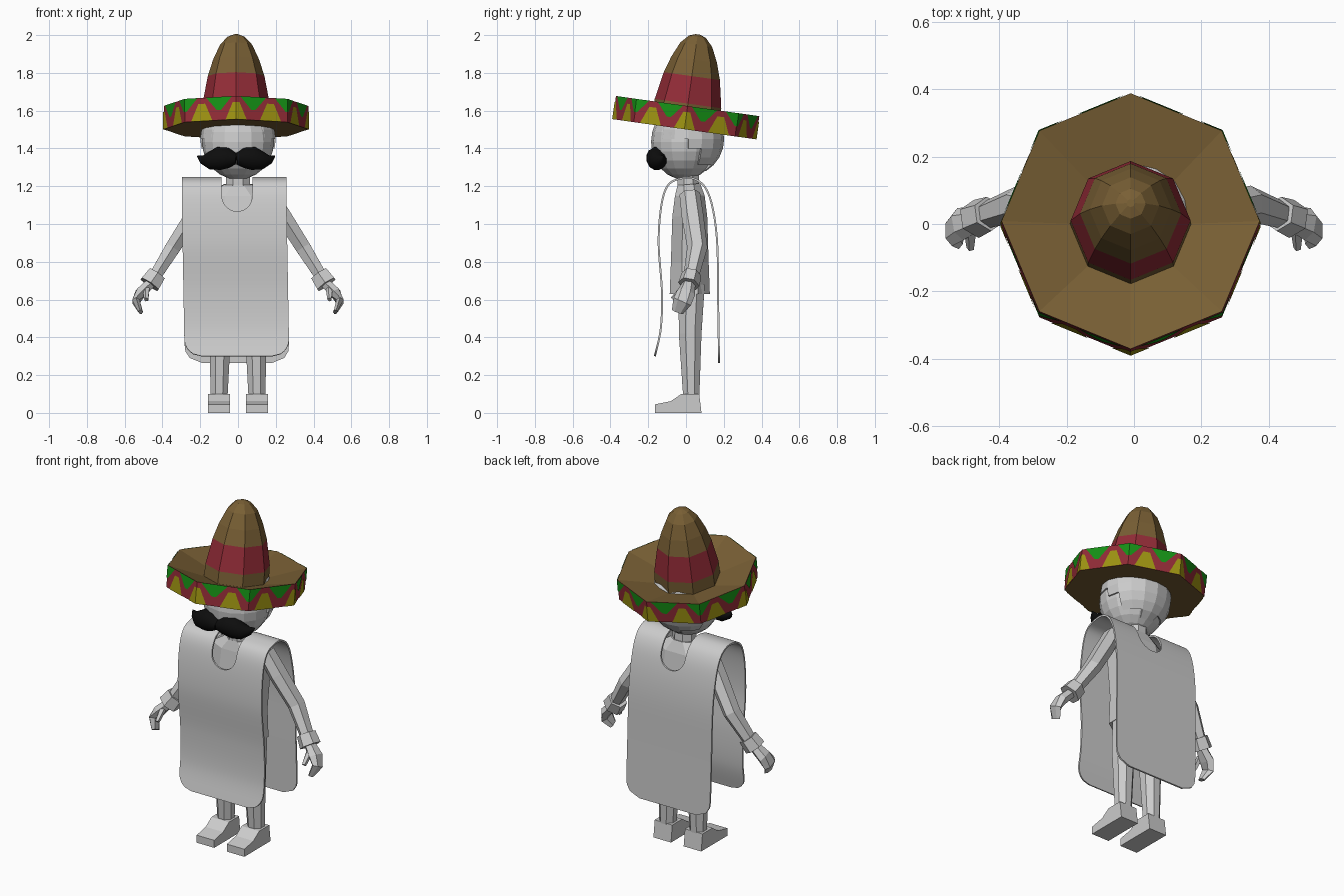
import bpy, bmesh, math
from mathutils import Vector, Matrix

if "Cube" in bpy.data.objects:
    bpy.data.objects.remove(bpy.data.objects["Cube"])

def material(name, rgb):
    m = bpy.data.materials.new(name)
    m.diffuse_color = (*rgb, 1)
    m.use_nodes = True
    m.node_tree.nodes["Principled BSDF"].inputs["Base Color"].default_value = m.diffuse_color
    return m

GREY = material("light grey", (0.6, 0.6, 0.6))
BROWN = material("straw brown", (0.19, 0.115, 0.035))
RED = material("crimson", (0.29, 0.025, 0.038))
GREEN = material("green", (0.008, 0.29, 0.008))
YELLOW = material("yellow", (0.35, 0.3, 0.006))
BLACK = material("black", (0.004, 0.004, 0.004))

def finish(name, bm, mats, smooth=None, fix=True):
    if fix:
        bmesh.ops.recalc_face_normals(bm, faces=bm.faces[:])
    me = bpy.data.meshes.new(name)
    bm.to_mesh(me)
    bm.free()
    for m in mats:
        me.materials.append(m)
    if smooth:
        me.shade_smooth()
        me.set_sharp_from_angle(angle=math.radians(smooth))
    ob = bpy.data.objects.new(name, me)
    bpy.context.collection.objects.link(ob)
    return ob

def skin(bm, rings, closed=False, mat_of=lambda i: 0):
    """Join rings of points with quads; cap the ends unless closed."""
    vs = [[bm.verts.new(p) for p in r] for r in rings]
    n = len(vs[0])
    pairs = list(zip(vs, vs[1:])) + ([(vs[-1], vs[0])] if closed else [])
    for i, (a, b) in enumerate(pairs):
        for k in range(n):
            j = (k + 1) % n
            bm.faces.new((a[k], a[j], b[j], b[k])).material_index = mat_of(i)
    if not closed:
        bm.faces.new(vs[0])
        bm.faces.new(vs[-1])

def tube(name, pts, n=8, mat=GREY, smooth=None, phase=0.5):
    """Loft along points (x, y, z, half width, half depth in y)."""
    ps = [Vector(p[:3]) for p in pts]
    rings = []
    for i, p in enumerate(pts):
        d = (ps[min(i + 1, len(ps) - 1)] - ps[max(i - 1, 0)]).normalized()
        a = d.cross(Vector((0, 1, 0))).normalized()
        b = a.cross(d)
        rings.append([ps[i] + a * p[3] * math.cos(t) + b * p[4] * math.sin(t)
                      for t in ((k + phase) * math.tau / n for k in range(n))])
    bm = bmesh.new()
    skin(bm, rings)
    return finish(name, bm, [mat], smooth)

# ---------- hat (tilted back, eight-sided) ----------
HAT = Matrix.Translation((-0.01, 0, 1.563)) @ Matrix.Rotation(math.radians(-8), 4, 'X')
R, H = 0.383, 0.062

def lathe(name, profile, mats, mat_of, closed=False):
    bm = bmesh.new()
    skin(bm, [[(r * math.cos(k * math.tau / 8), r * math.sin(k * math.tau / 8), z)
               for k in range(8)] for r, z in profile], closed, mat_of)
    ob = finish(name, bm, mats)
    ob.matrix_world = HAT
    return ob

lathe("hat_brim", [(0.165, 0), (R, H), (R, -H), (0.165, -H)], [BROWN, RED],
      lambda i: 1 if i == 1 else 0, closed=True)
lathe("hat_crown", [(0.18, -0.01), (0.178, 0.075), (0.15, 0.222), (0.122, 0.31),
                    (0.085, 0.39), (0.045, 0.433), (0.012, 0.445)], [BROWN, RED],
      lambda i: 1 if i == 1 else 0)

def rim(u, z):
    """Point on the rim wall; three steps of u per side, u = 0 at the front."""
    side = math.floor(u / 3)
    c = [Vector((math.sin(a), -math.cos(a), 0)) * (R + 0.003)
         for a in (side * math.pi / 4, (side + 1) * math.pi / 4)]
    p = c[0].lerp(c[1], u / 3 - side)
    p.z = z
    return p

# zigzag: yellow teeth standing on the lower edge, green ones hanging from the upper
for name, mat, start, z0, z1, w0, w1 in (
        ("rim_yellow_teeth", YELLOW, 0, -H, 0.03, 0.62, 0.2),
        ("rim_green_teeth", GREEN, 1, H, -0.008, 0.75, 0.12)):
    bm = bmesh.new()
    for k in range(start, 24, 2):
        for s in (-1, 1):
            e = s * 1e-5
            f = bm.faces.new([bm.verts.new(rim(k + u, z)) for u, z in
                              ((e, z0), (s * w0, z0), (s * w1, z1), (e, z1))])
            f.normal_update()
            if f.normal.dot(f.calc_center_median()) < 0:
                f.normal_flip()
    finish(name, bm, [mat], fix=False).matrix_world = HAT

# ---------- head, hair, moustache ----------
def ball(name, centre, scale, keep=lambda p: True):
    bm = bmesh.new()
    bmesh.ops.create_uvsphere(bm, u_segments=16, v_segments=12, radius=1)
    bmesh.ops.transform(bm, verts=bm.verts[:],
                        matrix=Matrix.Translation(centre) @ Matrix.Diagonal((*scale, 1)))
    bmesh.ops.delete(bm, geom=[f for f in bm.faces if not keep(f.calc_center_median())],
                     context='FACES')
    return finish(name, bm, [GREY])

ball("head", (0, -0.01, 1.435), (0.19, 0.175, 0.2))
hair = ball("hair", (0, 0.012, 1.45), (0.2, 0.19, 0.195),
            lambda p: p.z > 1.45 - max(0, p.y) * 1.35)
sol = hair.modifiers.new("thickness", 'SOLIDIFY')
sol.thickness = 0.012

for side, s in (("left", 1), ("right", -1)):
    tube(side + "_moustache", [(s * x - 0.01, y, z, a, b) for x, y, z, a, b in (
        (0, -0.165, 1.345, 0.03, 0.04), (0.04, -0.162, 1.35, 0.055, 0.05),
        (0.09, -0.155, 1.347, 0.063, 0.055), (0.14, -0.145, 1.336, 0.048, 0.045),
        (0.18, -0.13, 1.342, 0.023, 0.025), (0.205, -0.12, 1.36, 0.003, 0.003))],
         12, BLACK, 60)

# ---------- body ----------
tube("neck", [(0, 0.015, 1.15, 0.068, 0.062), (0, 0.01, 1.3, 0.068, 0.062)])
tube("torso", [(0, 0.02, 0.63, 0.17, 0.115), (0, 0.02, 0.8, 0.165, 0.108),
               (0, 0.02, 1.04, 0.19, 0.1), (0, 0.02, 1.15, 0.18, 0.085),
               (0, 0.015, 1.21, 0.08, 0.065)])

FOOT = [(-0.165, 0), (-0.165, 0.045), (-0.08, 0.062), (-0.025, 0.1), (0.07, 0.1), (0.082, 0)]
for side, s in (("left", 1), ("right", -1)):
    def limb(part, pts, n=6):
        tube(side + part, [(s * p[0], *p[1:]) for p in pts], n)
    limb("_leg", [(0.085, 0.03, 0.68, 0.075, 0.075), (0.095, 0.022, 0.42, 0.062, 0.065),
                  (0.1, 0.028, 0.08, 0.048, 0.046)], 8)
    limb("_arm", [(0.17, 0.02, 1.16, 0.045, 0.055), (0.24, 0.035, 1.04, 0.05, 0.058),
                  (0.345, 0.06, 0.875, 0.046, 0.054), (0.46, 0.02, 0.69, 0.035, 0.038)])
    limb("_cuff", [(0.43, 0.03, 0.735, 0.055, 0.052), (0.468, 0.015, 0.68, 0.062, 0.058)])
    limb("_hand", [(0.465, 0.015, 0.685, 0.03, 0.035), (0.515, 0.0, 0.635, 0.033, 0.05),
                   (0.54, -0.02, 0.59, 0.022, 0.05), (0.515, -0.045, 0.535, 0.012, 0.032)])
    limb("_thumb", [(0.485, -0.02, 0.655, 0.02, 0.018), (0.485, -0.07, 0.6, 0.012, 0.015)], 5)
    bm = bmesh.new()
    skin(bm, [[(s * x, y, z) for y, z in FOOT] for x in (0.042, 0.158)])
    finish(side + "_foot", bm, [GREY])

# ---------- poncho: one smooth sheet draped over both shoulders ----------
PATH = [Vector(p) for p in (
    (-0.165, 0.3), (-0.133, 0.45), (-0.128, 0.65), (-0.145, 0.9), (-0.13, 1.1),
    (-0.095, 1.205), (-0.03, 1.24), (0.04, 1.24), (0.1, 1.195), (0.14, 1.09),
    (0.165, 0.9), (0.17, 0.6), (0.175, 0.265))]

def spline(t):
    i = min(int(t), len(PATH) - 2)
    f = t - i
    p0, p1, p2, p3 = (PATH[max(0, min(len(PATH) - 1, i + k))] for k in (-1, 0, 1, 2))
    return 0.5 * (2 * p1 + (p2 - p0) * f + (2 * p0 - 5 * p1 + 4 * p2 - p3) * f * f
                  + (3 * p1 - p0 - 3 * p2 + p3) * f ** 3)

bm = bmesh.new()
rows, corner = [], 0.09
for i in range(97):
    p = spline((len(PATH) - 1) * i / 96)
    d = min(corner, p.y - (0.3 if p.x < 0 else 0.265))
    half = 0.277 - corner + math.sqrt(max(0, corner ** 2 - (corner - d) ** 2))
    mid = -0.02 + 0.018 * max(0, 1.1 - p.y)
    rows.append([bm.verts.new((mid + half * (k / 10 - 1), p.x, p.y)) for k in range(21)])
for a, b in zip(rows, rows[1:]):
    for k in range(20):
        bm.faces.new((a[k], a[k + 1], b[k + 1], b[k]))
poncho = finish("poncho", bm, [GREY])

# neckline cutter: a U shape pushed through front and back
bm = bmesh.new()
outline = [(0.08 * math.cos(t), 1.147 + 0.08 * math.sin(t))
           for t in (math.pi + k * math.pi / 14 for k in range(15))]
outline += [(0.085, 1.35), (-0.085, 1.35)]
skin(bm, [[(x - 0.005, y, z) for x, z in outline] for y in (-0.4, 0.4)])
cutter = finish("neckline_cutter", bm, [GREY])
cutter.hide_render = True

sol = poncho.modifiers.new("thickness", 'SOLIDIFY')
sol.thickness = 0.01
sol.offset = 0
cut = poncho.modifiers.new("neckline", 'BOOLEAN')
cut.operation = 'DIFFERENCE'
cut.object = cutter
bpy.context.view_layer.objects.active = poncho
for m in ("thickness", "neckline"):
    bpy.ops.object.modifier_apply(modifier=m)
bpy.data.objects.remove(cutter)
poncho.data.shade_smooth()
poncho.data.set_sharp_from_angle(angle=math.radians(40))
